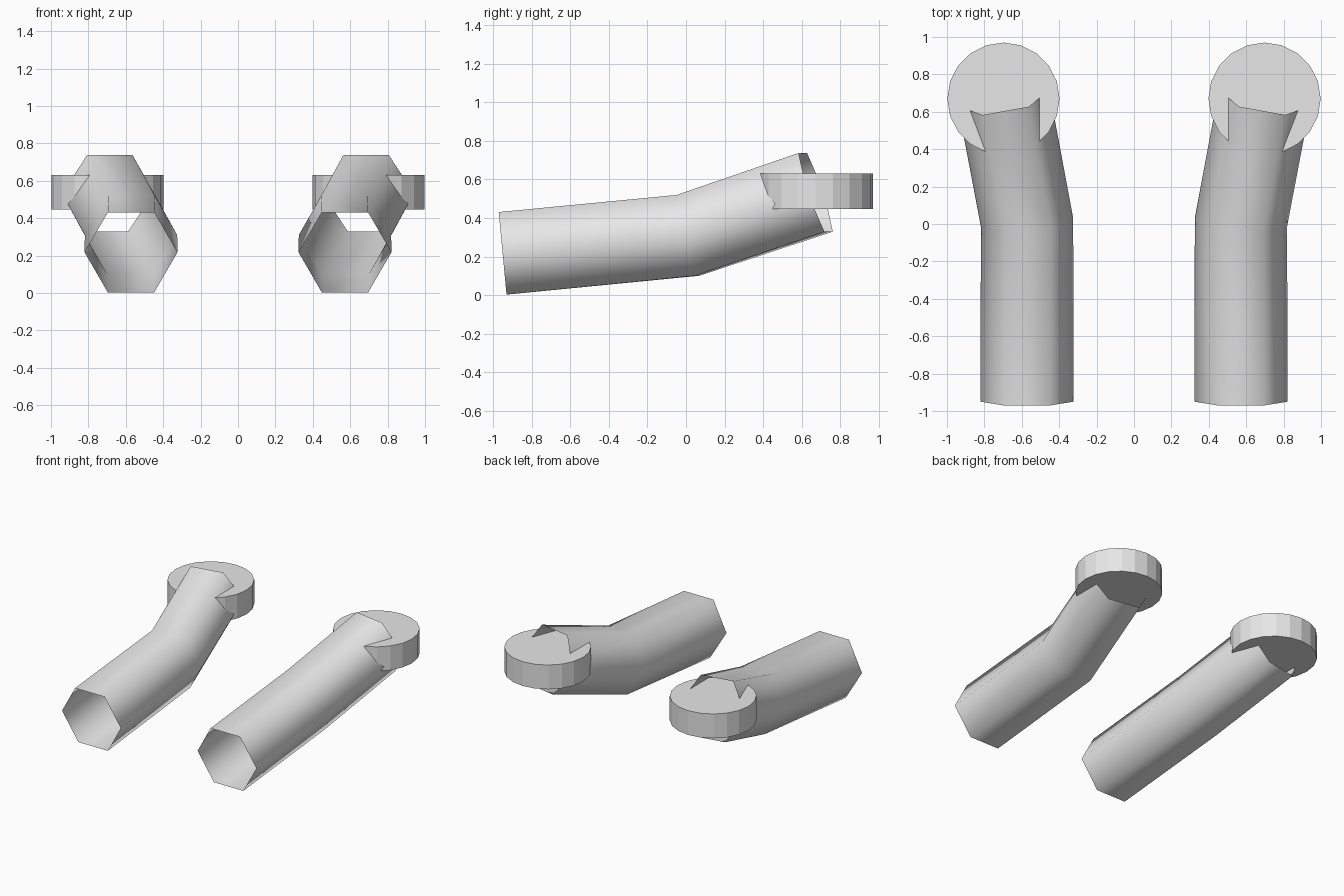
import bpy, bmesh
from math import cos, sin, pi, radians
from mathutils import Matrix, Vector

cube = bpy.data.objects.get("Cube")
if cube:
    bpy.data.objects.remove(cube, do_unlink=True)

# Single plain grey material
GREY = (0.8, 0.8, 0.8, 1.0)
grey = bpy.data.materials.new("plain_grey")
grey.use_nodes = True
grey.diffuse_color = GREY
grey.node_tree.nodes["Principled BSDF"].inputs["Base Color"].default_value = GREY

SIDES = 6
RADIUS = 0.248
# Tube rings on the left: centre, yaw and pitch in degrees
RINGS = [
    ((0.572, -0.95, 0.217), 0, 5.4),
    ((0.572, 0.01, 0.31), -5, 13),
    ((0.697, 0.672, 0.533), -10.2, 18.4),
]


def finish(name, bm, smooth):
    mesh = bpy.data.meshes.new(name)
    bm.to_mesh(mesh)
    bm.free()
    mesh.materials.append(grey)
    for face in mesh.polygons:
        face.use_smooth = smooth
    obj = bpy.data.objects.new(name, mesh)
    bpy.context.collection.objects.link(obj)
    return obj


def bent_tube(name, side):
    """Open hexagonal tube swept through the tilted rings."""
    bm = bmesh.new()
    loops = []
    for centre, yaw, pitch in RINGS:
        turn = Matrix.Rotation(radians(yaw), 3, 'Z') @ Matrix.Rotation(radians(pitch), 3, 'X')
        loop = []
        for i in range(SIDES):
            a = 2 * pi * i / SIDES
            p = Vector(centre) + turn @ Vector((RADIUS * cos(a), 0, RADIUS * sin(a)))
            p.x *= side
            loop.append(bm.verts.new(p))
        loops.append(loop)
    for near, far in zip(loops, loops[1:]):
        for i in range(SIDES):
            j = (i + 1) % SIDES
            quad = (near[i], far[i], far[j], near[j])
            bm.faces.new(quad if side > 0 else quad[::-1])
    return finish(name, bm, True)


def disc(name, side):
    """Flat-sided round pad at the rear end of the tube."""
    bm = bmesh.new()
    bmesh.ops.create_cone(bm, cap_ends=True, segments=20, radius1=0.3, radius2=0.3, depth=0.185,
                          matrix=Matrix.Translation((0.698 * side, 0.67, 0.5385)))
    # Keep vertices on the x and y axes
    return finish(name, bm, False)


# Matching left and right pairs
for label, side in (("left", 1), ("right", -1)):
    bent_tube(label + "_bent_tube", side)
    disc(label + "_end_disc", side)
